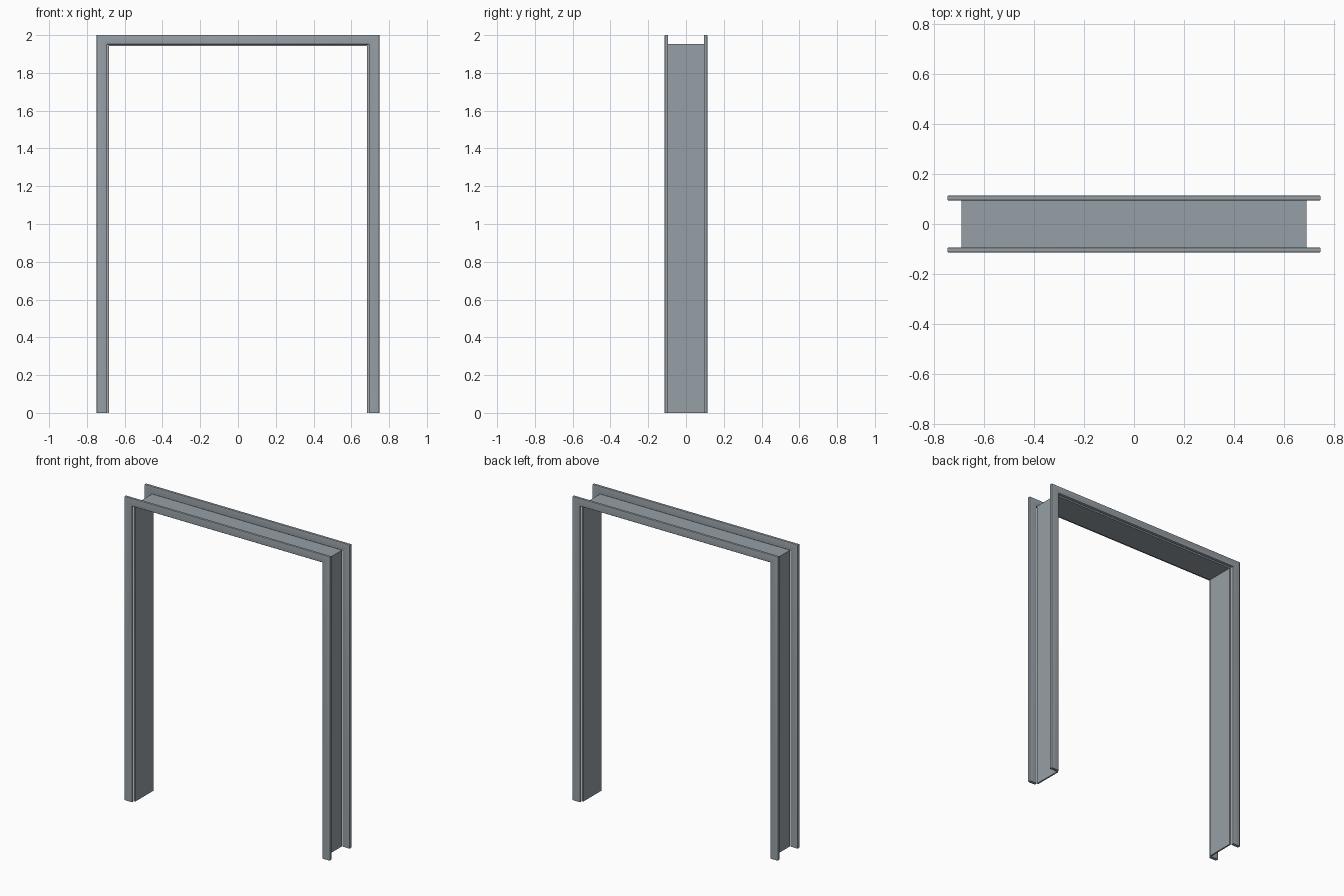
import bpy, bmesh

cube = bpy.data.objects.get("Cube")
if cube:
    bpy.data.objects.remove(cube, do_unlink=True)

# Painted grey metal
grey = bpy.data.materials.new("painted_grey")
grey.use_nodes = True
colour = (0.31, 0.35, 0.38, 1)
grey.diffuse_color = colour
grey.node_tree.nodes["Principled BSDF"].inputs["Base Color"].default_value = colour


def arch(name, outer, inner, top, soffit, y0, y1, rounding=0):
    """Upside-down U outline, extruded from y0 to y1, with optional rounded long edges."""
    half = [(outer, 0), (outer, top), (inner, soffit), (inner, 0)]
    bm = bmesh.new()
    rows = []
    for side in (-1, 1):
        rows.append([[bm.verts.new((side * x, y, z)) for x, z in half] for y in (y0, y1)])
    left, right = rows
    for lv, rv in zip(left, right):
        a, b = lv, rv
        bm.faces.new((a[0], a[1], a[2], a[3]))
        bm.faces.new((b[0], b[1], b[2], b[3]))
        bm.faces.new((a[1], b[1], b[2], a[2]))
    for front, back in rows:
        for i, j in ((0, 1), (2, 3), (3, 0)):
            bm.faces.new((front[i], front[j], back[j], back[i]))
    for i in (1, 2):
        bm.faces.new((left[0][i], right[0][i], right[1][i], left[1][i]))
    bmesh.ops.recalc_face_normals(bm, faces=bm.faces)
    if rounding:
        # Long edges only: skip edges across the depth, mitre joints and cut feet
        edges = []
        for e in bm.edges:
            a, b = (v.co for v in e.verts)
            depth_edge = abs(a.y - b.y) > 0.001
            foot = a.z == 0 and b.z == 0
            mitre = e.calc_face_angle(0) < 0.1
            if not (depth_edge or foot or mitre):
                edges.append(e)
        bmesh.ops.bevel(bm, geom=edges, offset=rounding, offset_type='OFFSET',
                        segments=3, profile=0.5, affect='EDGES')
    mesh = bpy.data.meshes.new(name)
    bm.to_mesh(mesh)
    bm.free()
    mesh.materials.append(grey)
    obj = bpy.data.objects.new(name, mesh)
    bpy.context.collection.objects.link(obj)
    bpy.ops.object.select_all(action='DESELECT')
    obj.select_set(True)
    bpy.context.view_layer.objects.active = obj
    bpy.ops.object.shade_smooth_by_angle()
    return obj


# Thin lining of the doorway
arch("jamb_lining", 0.692, 0.682, 1.952, 1.942, -0.094, 0.094)

# Trim around the opening on both faces
for name, y0, y1 in (("front_casing", -0.114, -0.094), ("back_casing", 0.094, 0.114)):
    arch(name, 0.748, 0.693, 2.0, 1.95, y0, y1, rounding=0.004)
